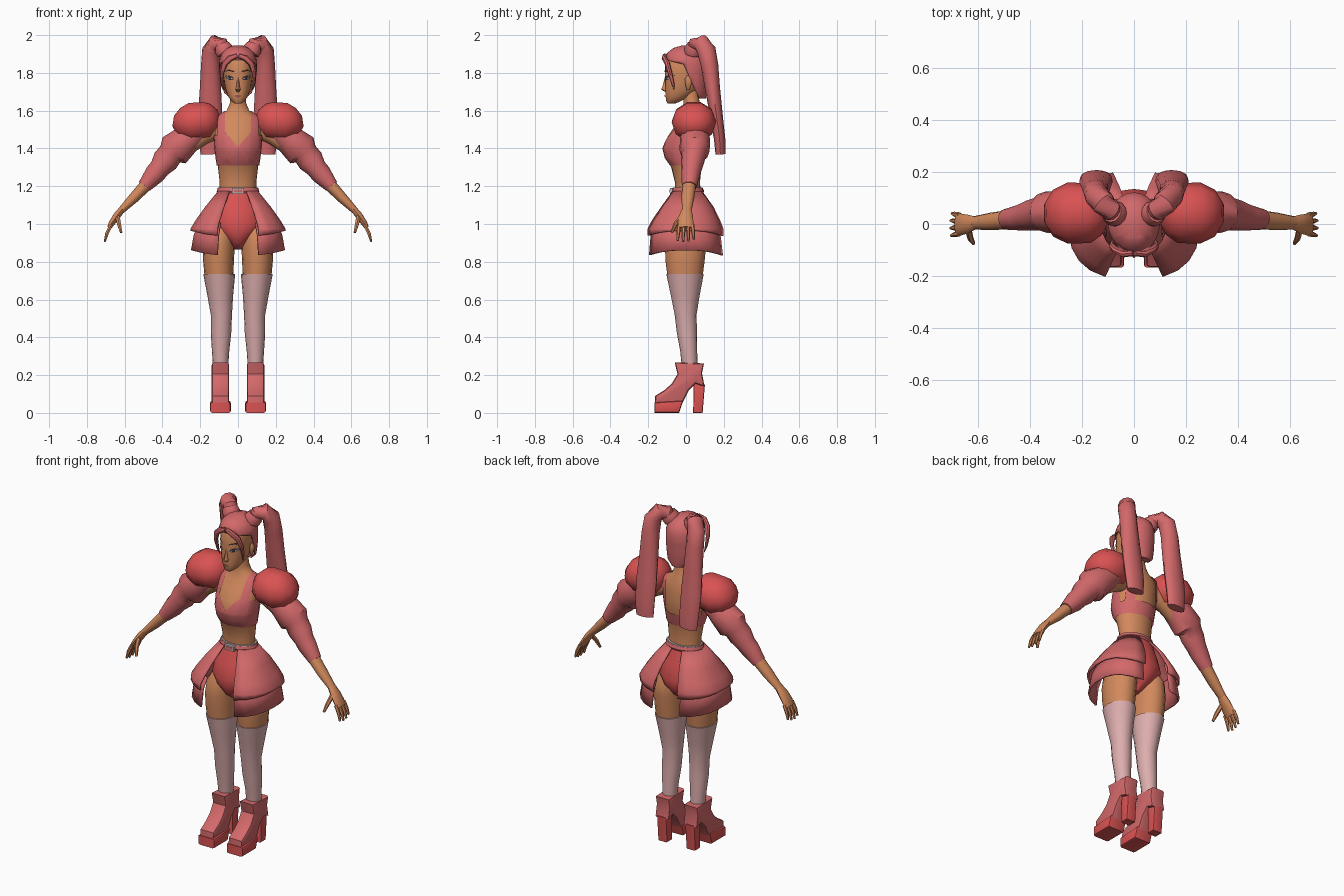
import bpy, bmesh, math
from mathutils import Vector
from mathutils.bvhtree import BVHTree


def colour(name, r, g, b):
    m = bpy.data.materials.new(name)
    m.diffuse_color = (r, g, b, 1)
    return m


SKIN = colour("tan skin", .64, .25, .108)
ROSE = colour("rose", .65, .14, .145)
RED = colour("bright red", .70, .085, .085)
STOCK = colour("pale pink", .72, .42, .42)
DARK = colour("charcoal", .035, .035, .045)
SILVER = colour("silver", .6, .5, .5)
LIP = colour("lip", .38, .10, .075)
BROW = colour("brow brown", .07, .03, .02)


def finish(name, bm, mat, mirror=False, angle=40):
    bmesh.ops.recalc_face_normals(bm, faces=bm.faces)
    me = bpy.data.meshes.new(name)
    bm.to_mesh(me)
    bm.free()
    ob = bpy.data.objects.new(name, me)
    bpy.context.collection.objects.link(ob)
    me.materials.append(mat)
    bpy.ops.object.select_all(action='DESELECT')
    ob.select_set(True)
    bpy.context.view_layer.objects.active = ob
    bpy.ops.object.shade_smooth_by_angle(angle=math.radians(angle))
    if mirror:
        ob.modifiers.new("mirror", 'MIRROR').use_mirror_merge = False
    return ob


def loft_bm(rings, n=16, along=False, p=1, cap=True):
    """Rings are (x, y, z, rx, ry): flat, or square to the path when along."""
    bm, loops = bmesh.new(), []
    cs = [Vector(r[:3]) for r in rings]
    for i, r in enumerate(rings):
        u, v = Vector((1, 0, 0)), Vector((0, 1, 0))
        if along:
            t = (cs[min(i + 1, len(cs) - 1)] - cs[max(i - 1, 0)]).normalized()
            v = (v - t * v.dot(t)).normalized()
            u = v.cross(t)
        ring = []
        for k in range(n):
            a = 2 * math.pi * k / n
            s, c = math.sin(a), math.cos(a)
            s, c = math.copysign(abs(s) ** p, s), math.copysign(abs(c) ** p, c)
            ring.append(bm.verts.new(cs[i] + u * (r[3] * s) - v * (r[4] * c)))
        loops.append(ring)
    for a, b in zip(loops, loops[1:]):
        for k in range(n):
            bm.faces.new((a[k], a[(k + 1) % n], b[(k + 1) % n], b[k]))
    if cap:
        bm.faces.new(loops[0])
        bm.faces.new(loops[-1])
    return bm


def loft(name, rings, mat, mirror=False, **kw):
    return finish(name, loft_bm(rings, **kw), mat, mirror)


def cut(bm, planes, remove):
    """Slice along planes, then delete faces whose centre passes the test."""
    for co, no in planes:
        bmesh.ops.bisect_plane(bm, geom=bm.verts[:] + bm.edges[:] + bm.faces[:],
                               plane_co=co, plane_no=no, dist=1e-5)
    gone = [f for f in bm.faces if remove(f.calc_center_median())]
    bmesh.ops.delete(bm, geom=gone, context='FACES')


def extrude(name, pts, x0, x1, mat, bevel):
    """Side profile of (y, z) points, extruded across x, on both sides."""
    bm = bmesh.new()
    f = bm.faces.new([bm.verts.new((x0, y, z)) for y, z in pts])
    g = bmesh.ops.extrude_face_region(bm, geom=[f])["geom"]
    bmesh.ops.translate(bm, vec=(x1 - x0, 0, 0), verts=[v for v in g if isinstance(v, bmesh.types.BMVert)])
    bmesh.ops.recalc_face_normals(bm, faces=bm.faces)
    rim = [e for e in bm.edges if abs(e.verts[0].co.x - e.verts[1].co.x) < 1e-6]
    bmesh.ops.bevel(bm, geom=rim, offset=bevel, segments=2, profile=.5, affect='EDGES', clamp_overlap=True)
    return finish(name, bm, mat, True)


# torso and neck
TORSO = [(0, .01, 1.15, .098, .07), (0, .008, 1.22, .097, .066), (0, .002, 1.30, .106, .08),
         (0, -.006, 1.35, .112, .10), (0, -.006, 1.40, .118, .112), (0, .005, 1.46, .122, .103),
         (0, .022, 1.52, .128, .08), (0, .032, 1.565, .115, .062), (0, .034, 1.60, .06, .048),
         (0, .03, 1.64, .043, .042), (0, .022, 1.71, .042, .042)]
loft("torso", TORSO, SKIN, n=24)

# cropped top with a pointed neckline, straps and open back
bm = loft_bm([(x, y, z + .01 * (i == 0), a + .007, b + .007) for i, (x, y, z, a, b) in enumerate(TORSO[2:9])],
             n=24, cap=False)


def bare(c):
    x = abs(c.x)
    strap = .068 < x < .108
    if c.y < .025:
        return not (strap or c.z < 1.41 + 1.1 * x) or (x > .108 and c.z > 1.47)
    return not (strap or c.z < 1.385)


cut(bm, [((sx * .068, 0, 0), (1, 0, 0)) for sx in (1, -1)] + [((sx * .108, 0, 0), (1, 0, 0)) for sx in (1, -1)]
    + [((0, 0, 1.41), (-1.1, 0, 1)), ((0, 0, 1.41), (1.1, 0, 1)), ((0, 0, 1.385), (0, 0, 1)),
       ((0, 0, 1.47), (0, 0, 1)), ((0, .025, 0), (0, 1, 0))], bare)
finish("cropped_top", bm, ROSE)

# briefs, belt and buckle
loft("briefs", [(0, 0, .865, .02, .05), (0, 0, .90, .05, .10), (0, .005, .95, .115, .125), (0, .005, 1.0, .15, .13),
                (0, .005, 1.08, .135, .11), (0, .01, 1.185, .1, .073)], RED, n=20)
loft("belt", [(0, .01, 1.163, .108, .081), (0, .01, 1.173, .113, .086), (0, .01, 1.190, .108, .08)], ROSE, n=20)
loft("belt_trim", [(0, .01, 1.188, .106, .079), (0, .01, 1.194, .105, .078)], SILVER, n=20)
for nm, w, h, y, m in (("buckle", .032, .015, -.078, SILVER), ("buckle_centre", .024, .008, -.080, ROSE)):
    loft(nm, [(0, y, 1.175 - h, w, .008), (0, y, 1.175 + h, w, .008)], m, n=12, p=.3)


# two tier skirt, open at front and back
def tier(name, rows, drop, a0, a1):
    bm, n, grid = bmesh.new(), 9, []
    for j, (z, rx, yf, yb) in enumerate(rows):
        row = []
        for k in range(n + 1):
            a = math.radians(a0 + (a1 - a0) * k / n)
            s, c = math.sin(a) ** .8, math.copysign(abs(math.cos(a)) ** .8, math.cos(a))
            dz = drop * abs(math.cos(a)) ** 2 * (j == len(rows) - 1)
            row.append(bm.verts.new((rx * s, -yf * c if c > 0 else -yb * c, z - dz)))
        grid.append(row)
    for a, b in zip(grid, grid[1:]):
        for k in range(n):
            bm.faces.new((a[k], a[k + 1], b[k + 1], b[k]))
    ob = finish(name, bm, ROSE, True)
    ob.modifiers.new("thickness", 'SOLIDIFY').thickness = .01


tier("skirt_upper", [(1.175, .106, .075, .088), (1.09, .175, .14, .15), (1.02, .225, .19, .185),
                     (.975, .252, .215, .203), (.965, .253, .215, .203)], .03, 21, 166)
tier("skirt_lower", [(1.01, .21, .175, .175), (.94, .236, .198, .19), (.862, .25, .207, .203)], .03, 21, 163)

# legs and stockings
loft("thigh", [(.085, .0, 1.0, .055, .08), (.097, 0, .94, .078, .108), (.102, -.003, .87, .084, .108),
               (.103, -.005, .80, .081, .103), (.10, -.005, .70, .075, .09)], SKIN, True)
loft("stocking", [(.10, -.005, .735, .084, .099), (.099, -.005, .725, .083, .097), (.094, -.004, .62, .068, .076),
                  (.088, -.002, .52, .056, .058), (.09, .005, .42, .054, .053), (.092, .014, .33, .046, .045),
                  (.092, .02, .24, .04, .042)], STOCK, True)

# platform boots
extrude("boot", [(-.06, .268), (.095, .262), (.085, .21), (.098, .14), (.05, .155), (.015, .12), (-.02, .05),
                 (-.165, .05), (-.163, .09), (-.115, .12), (-.075, .155), (-.045, .205)], .047, .139, ROSE, .014)
extrude("boot_sole", [(-.168, 0), (-.036, 0), (-.015, .065), (-.1, .06), (-.168, .055)], .038, .148, RED, .012)
extrude("boot_heel", [(.038, 0), (.088, 0), (.1, .15), (.04, .16)], .062, .124, RED, .008)

# puffed shoulders, sleeves and arms
loft("puff_sleeve", [(.10, .04, 1.57, .035, .035), (.125, .04, 1.565, .078, .085), (.165, .042, 1.55, .102, .115),
                     (.255, .042, 1.538, .108, .118), (.312, .042, 1.54, .078, .09), (.343, .042, 1.545, .03, .04)],
     RED, True, n=10, along=True)
loft("sleeve", [(.21, .045, 1.50, .07, .075), (.28, .048, 1.44, .08, .08), (.338, .045, 1.39, .092, .08),
                (.358, .042, 1.37, .068, .066), (.385, .036, 1.335, .07, .062), (.415, .03, 1.295, .055, .055),
                (.44, .025, 1.265, .055, .05), (.495, .018, 1.20, .037, .04)], ROSE, True, n=12, along=True)
loft("arm", [(.09, .035, 1.51, .05, .05), (.18, .04, 1.47, .048, .05), (.30, .04, 1.39, .045, .045),
             (.47, .018, 1.225, .035, .037), (.55, .01, 1.14, .028, .034), (.62, .004, 1.07, .018, .025)],
     SKIN, True, n=12, along=True)
loft("palm", [(.612, .004, 1.08, .018, .025), (.64, .0, 1.045, .02, .036), (.668, -.002, 1.005, .017, .042),
              (.682, -.002, .98, .012, .04)], SKIN, True, n=10, along=True)
for i, (y, ln) in enumerate([(.034, .85), (.011, .97), (-.013, 1), (-.037, .92)]):
    loft(f"finger_{i + 1}", [(.672, y, .995, .011, .011), (.672 + .022 * ln, y * 1.1, .995 - .045 * ln, .01, .01),
                             (.672 + .034 * ln, y * 1.2, .995 - .09 * ln, .006, .006)], SKIN, True, n=6, along=True)
loft("thumb", [(.638, -.022, 1.04, .013, .014), (.63, -.055, 1.0, .012, .012), (.618, -.075, .955, .007, .007)],
     SKIN, True, n=6, along=True)

# head, nose and ears
head = loft_bm([(0, -.078, 1.637, .016, .018), (0, -.068, 1.648, .032, .036), (0, -.045, 1.675, .052, .063),
                (0, -.025, 1.71, .065, .085), (0, -.013, 1.75, .073, .098), (0, -.007, 1.80, .078, .105),
                (0, -.003, 1.86, .078, .106), (0, 0, 1.91, .06, .085)], n=24, p=.88)
surface = BVHTree.FromBMesh(head)
finish("head", head, SKIN)
loft("nose", [(0, -.105, 1.775, .006, .008), (0, -.108, 1.73, .009, .016), (0, -.106, 1.712, .014, .025),
              (0, -.10, 1.70, .010, .012)], SKIN, n=8)
loft("ear", [(.074, .012, 1.71, .006, .008), (.08, .012, 1.73, .01, .014), (.084, .015, 1.765, .012, .022),
             (.082, .017, 1.785, .006, .012)], SKIN, True, n=8)


# painted face plates laid on the head
def plate(name, pts, mat, off, mirror=True):
    bm = bmesh.new()
    mid = (sum(q[0] for q in pts) / len(pts), sum(q[1] for q in pts) / len(pts))
    vs = []
    for x, z in [mid] + pts:
        hit = surface.ray_cast(Vector((x, -1, z)), Vector((0, 1, 0)))[0]
        vs.append(bm.verts.new((x, hit.y - off, z)))
    ring = vs[1:]
    for a, b in zip(ring, ring[1:] + ring[:1]):
        bm.faces.new((vs[0], a, b))
    finish(name, bm, mat, mirror)


plate("eye_lash", [(.02, 1.768), (.03, 1.781), (.045, 1.786), (.06, 1.784), (.07, 1.788), (.062, 1.771), (.045, 1.763),
                   (.03, 1.762)], DARK, .004)
plate("eye_white", [(.024, 1.768), (.036, 1.776), (.052, 1.776), (.06, 1.771), (.045, 1.766)], SILVER, .006)
plate("iris", [(.036, 1.766), (.036, 1.778), (.049, 1.778), (.049, 1.766)], DARK, .0075)
plate("eyebrow", [(.018, 1.803), (.022, 1.812), (.05, 1.818), (.068, 1.808), (.05, 1.811)], BROW, .005)
plate("lips", [(-.02, 1.678), (-.007, 1.684), (.007, 1.684), (.02, 1.678), (.008, 1.669), (-.008, 1.669)],
      LIP, .005, False)

# hair cap cut open around the face
cap = loft_bm([(0, .07, 1.665, .04, .035), (0, .052, 1.695, .074, .06), (0, .03, 1.75, .091, .084),
               (0, .014, 1.81, .1, .106), (0, .004, 1.865, .1, .118), (0, .002, 1.905, .086, .103),
               (0, .004, 1.932, .058, .07), (0, .006, 1.945, .022, .027)], n=24)
cut(cap, [((0, -.12, 1.872), (0, .25, 1)), ((0, .03, 1.75), (0, 1, .45))],
    lambda c: c.z < 1.872 - .25 * (c.y + .12) and c.y < .03 - .45 * (c.z - 1.75))
ob = finish("hair_cap", cap, ROSE)
ob.modifiers.new("thickness", 'SOLIDIFY').thickness = .008

# fringe strands, hair bands and high ponytails
loft("fringe_strand", [(.004, -.112, 1.892, .012, .012), (.04, -.116, 1.878, .016, .013), (.07, -.10, 1.85, .016, .014),
                       (.085, -.085, 1.80, .011, .012), (.084, -.07, 1.745, .007, .008), (.076, -.062, 1.71, .002, .002)],
     ROSE, True, n=8, along=True)
loft("hair_band", [(.066, .035, 1.90, .045, .045), (.075, .04, 1.925, .05, .05), (.085, .047, 1.945, .04, .042)],
     ROSE, True, n=12, along=True)
loft("ponytail", [(.07, .04, 1.915, .03, .03), (.088, .052, 1.95, .04, .042), (.118, .08, 1.958, .045, .048),
                  (.142, .108, 1.92, .048, .05), (.146, .125, 1.84, .05, .046), (.146, .14, 1.72, .056, .04),
                  (.147, .16, 1.58, .064, .034), (.146, .178, 1.45, .062, .03), (.143, .182, 1.37, .055, .026)],
     ROSE, True, n=12, along=True)
